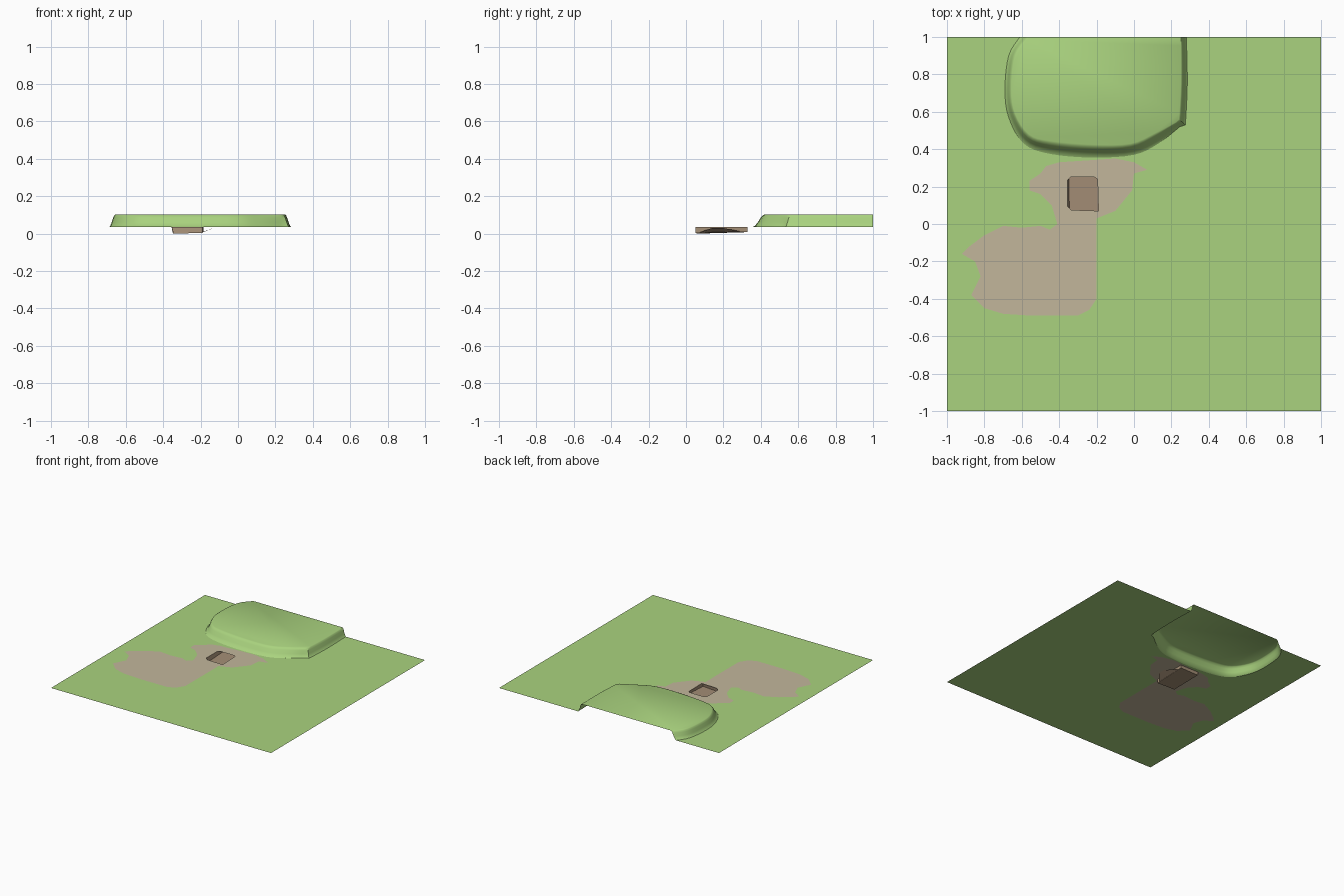
import bpy, bmesh
from mathutils import Vector
from mathutils.geometry import delaunay_2d_cdt, interpolate_bezier

if "Cube" in bpy.data.objects:
    bpy.data.objects.remove(bpy.data.objects["Cube"])

GROUND, TOP = 0.035, 0.103


def material(name, rgb):
    m = bpy.data.materials.new(name)
    m.diffuse_color = (*rgb, 1)
    m.use_nodes = True
    m.node_tree.nodes["Principled BSDF"].inputs["Base Color"].default_value = m.diffuse_color
    return m


GRASS = material("grass", (0.40, 0.65, 0.21))
DIRT = material("dirt", (0.54, 0.47, 0.33))
EARTH = material("earth", (0.37, 0.27, 0.18))


def finish(name, bm, mats, angle=None):
    me = bpy.data.meshes.new(name)
    bm.to_mesh(me)
    bm.free()
    ob = bpy.data.objects.new(name, me)
    bpy.context.collection.objects.link(ob)
    for m in mats:
        me.materials.append(m)
    if angle:
        bpy.ops.object.select_all(action='DESELECT')
        ob.select_set(True)
        bpy.context.view_layer.objects.active = ob
        bpy.ops.object.shade_smooth_by_angle(angle=angle)
    return ob


def smooth_path(pts, n=5):
    """Open curve through 2D points."""
    p = [Vector((*q, 0)) for q in pts]
    out = []
    for i in range(len(p) - 1):
        a, b = p[i], p[i + 1]
        ta = (b - p[max(i - 1, 0)]) / 6
        tb = (p[min(i + 2, len(p) - 1)] - a) / 6
        out += interpolate_bezier(a, a + ta, b - tb, b, n)[:-1]
    return [v.xy for v in out + [p[-1]]]


def inside(pt, poly):
    hit = False
    for a, b in zip(poly, poly[1:] + poly[:1]):
        if (a[1] > pt[1]) != (b[1] > pt[1]):
            if pt[0] < (b[0] - a[0]) * (pt[1] - a[1]) / (b[1] - a[1]) + a[0]:
                hit = not hit
    return hit


# plateau outlines, left back end round the front to right back end
foot = smooth_path([(-.61, 1), (-.67, .90), (-.69, .72), (-.67, .57), (-.59, .43),
                    (-.45, .375), (-.22, .355), (0, .37), (.13, .43), (.245, .52)])
foot += smooth_path([(.275, .53), (.285, .75), (.28, 1)])
lip = smooth_path([(-.56, 1), (-.635, .90), (-.655, .72), (-.635, .59), (-.56, .48),
                   (-.45, .445), (-.22, .425), (-.02, .43), (.11, .485), (.225, .545)])
lip += smooth_path([(.24, .56), (.25, .75), (.25, 1)])

# dirt path and pit opening
path = [(-.2, -.4), (-.24, -.46), (-.3, -.49), (-.55, -.49), (-.7, -.48), (-.8, -.45),
        (-.87, -.38), (-.82, -.28), (-.85, -.2), (-.92, -.16), (-.88, -.12), (-.8, -.06),
        (-.7, -.01), (-.6, -.02), (-.5, -.01), (-.45, -.03), (-.41, 0), (-.44, .1),
        (-.5, .16), (-.56, .18), (-.56, .23), (-.5, .27), (-.47, .31), (-.4, .33),
        (-.25, .34), (-.1, .35), (0, .33), (.07, .29), (0, .27), (-.01, .18),
        (-.1, .07), (-.2, .03)]
pit = [(-.335, .075), (-.19, .07), (-.195, .24), (-.21, .25), (-.34, .25), (-.355, .235), (-.355, .095)]

# ground sheet: triangulated with plateau and pit left open
square = [(-1, -1), (1, -1), (1, 1)] + [tuple(p) for p in reversed(foot)] + [(-1, 1)]
pts, edges = [], []
for loop in (square, path, pit):
    s = len(pts)
    pts += [Vector(p) for p in loop]
    edges += [(s + i, s + (i + 1) % len(loop)) for i in range(len(loop))]
vs, _, fs, *_ = delaunay_2d_cdt(pts, edges, [], 0, 1e-5)
bm = bmesh.new()
bv = [bm.verts.new((v.x, v.y, GROUND)) for v in vs]
for f in fs:
    c = sum((vs[i] for i in f), Vector((0, 0))) / len(f)
    if inside(c, square) and not inside(c, pit):
        face = bm.faces.new([bv[i] for i in f])
        face.material_index = int(inside(c, path))
        if face.calc_area() > 0 and face.normal.z < 0:
            face.normal_flip()
bm.normal_update()
for f in bm.faces:
    if f.normal.z < 0:
        f.normal_flip()
finish("ground", bm, [GRASS, DIRT])

# plateau: rounded bank rising to a flat top, open at the back edge
bm = bmesh.new()
rings = []
for t, h in [(0, 0), (.2, .1), (.42, .38), (.65, .74), (.82, .93), (1, 1)]:
    rings.append([bm.verts.new((*a.lerp(b, t), GROUND + (TOP - GROUND) * h))
                  for a, b in zip(foot, lip)])
for lo, hi in zip(rings, rings[1:]):
    for i in range(len(lo) - 1):
        bm.faces.new((lo[i], lo[i + 1], hi[i + 1], hi[i]))
bm.faces.new(rings[-1])
bm.normal_update()
finish("plateau", bm, [GRASS], 0.7)

# pit: shaft walls down to a floor that runs on under the bank
floor = [(-.345, .06), (-.19, .05), (-.185, .33), (-.35, .33)]
bm = bmesh.new()
rim = [bm.verts.new((x, y, GROUND)) for x, y in
       [(-.355, .07), (-.19, .05), (-.185, .33), (-.355, .33)]]
base = [bm.verts.new((x, y, z)) for (x, y), z in zip(floor, (0, .004, .01, .008))]
for i in range(4):
    j = (i + 1) % 4
    bm.faces.new((rim[j], rim[i], base[i], base[j]))
bm.faces.new(base)
finish("pit", bm, [EARTH])

# sloping earth flank beside the pit, below ground
bm = bmesh.new()
v = [bm.verts.new(p) for p in [(-.19, .07, .006), (-.13, .14, .03), (-.13, .2, .03), (-.187, .3, .01)]]
bm.faces.new(v)
finish("pit_flank", bm, [EARTH])
